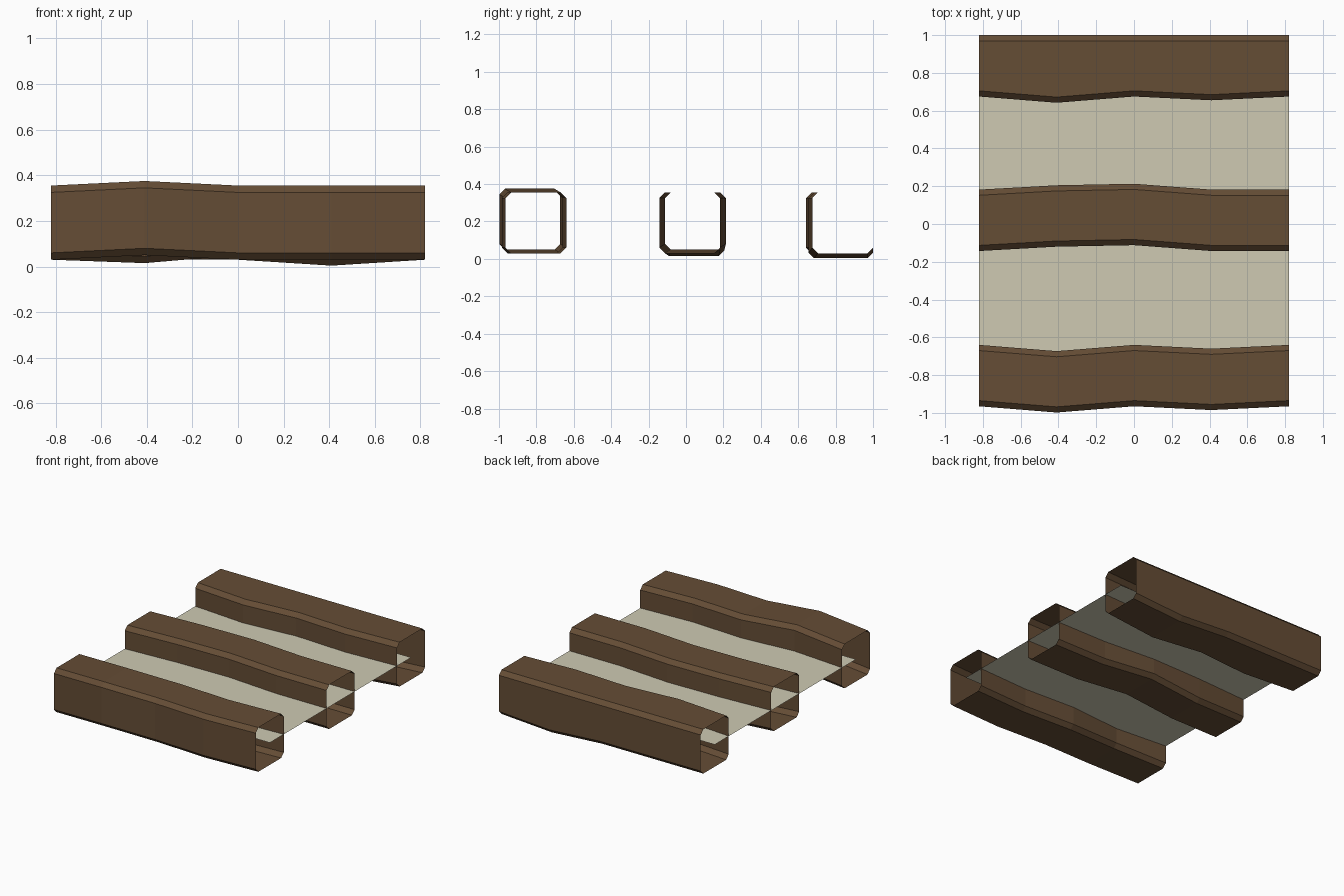
import bpy
import bmesh

old = bpy.data.objects.get("Cube")
if old:
    bpy.data.objects.remove(old, do_unlink=True)


def make_material(name, colour):
    mat = bpy.data.materials.new(name)
    mat.use_nodes = True
    mat.diffuse_color = colour
    mat.node_tree.nodes["Principled BSDF"].inputs["Base Color"].default_value = colour
    return mat


wood = make_material("brown wood", (0.13, 0.074, 0.036, 1))
cloth = make_material("pale canvas", (0.62, 0.59, 0.45, 1))

HALF = 0.82        # half the beam length
SIZE = 0.325       # beam thickness
BASE = 0.03        # height of the undersides
CHAMFER = 0.03
FLAT = (0, 0, 0, 0, 0)


def add_object(name, bm, mat):
    mesh = bpy.data.meshes.new(name)
    bm.to_mesh(mesh)
    bm.free()
    mesh.materials.append(mat)
    obj = bpy.data.objects.new(name, mesh)
    bpy.context.collection.objects.link(obj)
    return obj


def beam(name, y, front=FLAT, back=FLAT, low=FLAT, high=FLAT):
    """Open chamfered tube along x; each side wobbles at five stations."""
    bm = bmesh.new()
    rings = []
    for i in range(5):
        x = HALF * (i / 2 - 1)
        f, b = y + front[i], y + SIZE + back[i]
        lo, hi = BASE + low[i], BASE + SIZE + high[i]
        c = CHAMFER
        section = [(f + c, lo), (b - c, lo), (b, lo + c), (b, hi - c),
                   (b - c, hi), (f + c, hi), (f, hi - c), (f, lo + c)]
        rings.append([bm.verts.new((x, p, q)) for p, q in section])
    for r, s in zip(rings, rings[1:]):
        for k in range(8):
            n = (k + 1) % 8
            bm.faces.new((r[k], r[n], s[n], s[k]))
    # Turn the walls outward
    centre_y, centre_z = y + SIZE / 2, BASE + SIZE / 2
    for face in bm.faces:
        face.normal_update()
        m = face.calc_center_median()
        if face.normal.y * (m.y - centre_y) + face.normal.z * (m.z - centre_z) < 0:
            face.normal_flip()
    return add_object(name, bm, wood)


# Three hollow beams
sway = (0, -0.033, 0, -0.02, 0)
beam("front_beam", -0.965, front=sway, back=sway,
     low=(0, 0.02, 0, 0, 0), high=(0, 0.02, 0, 0, 0))
bow = (0, 0.023, 0.031, 0, 0)
beam("middle_beam", -0.143, front=bow, back=bow, low=(0, -0.015, 0.02, 0, 0))
beam("back_beam", 0.675, front=sway, low=(0, 0, 0, -0.026, 0))

# Thin sheet stretched between the centres of the outer beams
bm = bmesh.new()
z = BASE + SIZE / 2
corners = [(-HALF, -0.802), (HALF, -0.802), (HALF, 0.838), (-HALF, 0.838)]
bm.faces.new([bm.verts.new((x, y, z)) for x, y in corners])
add_object("canvas_sheet", bm, cloth)
